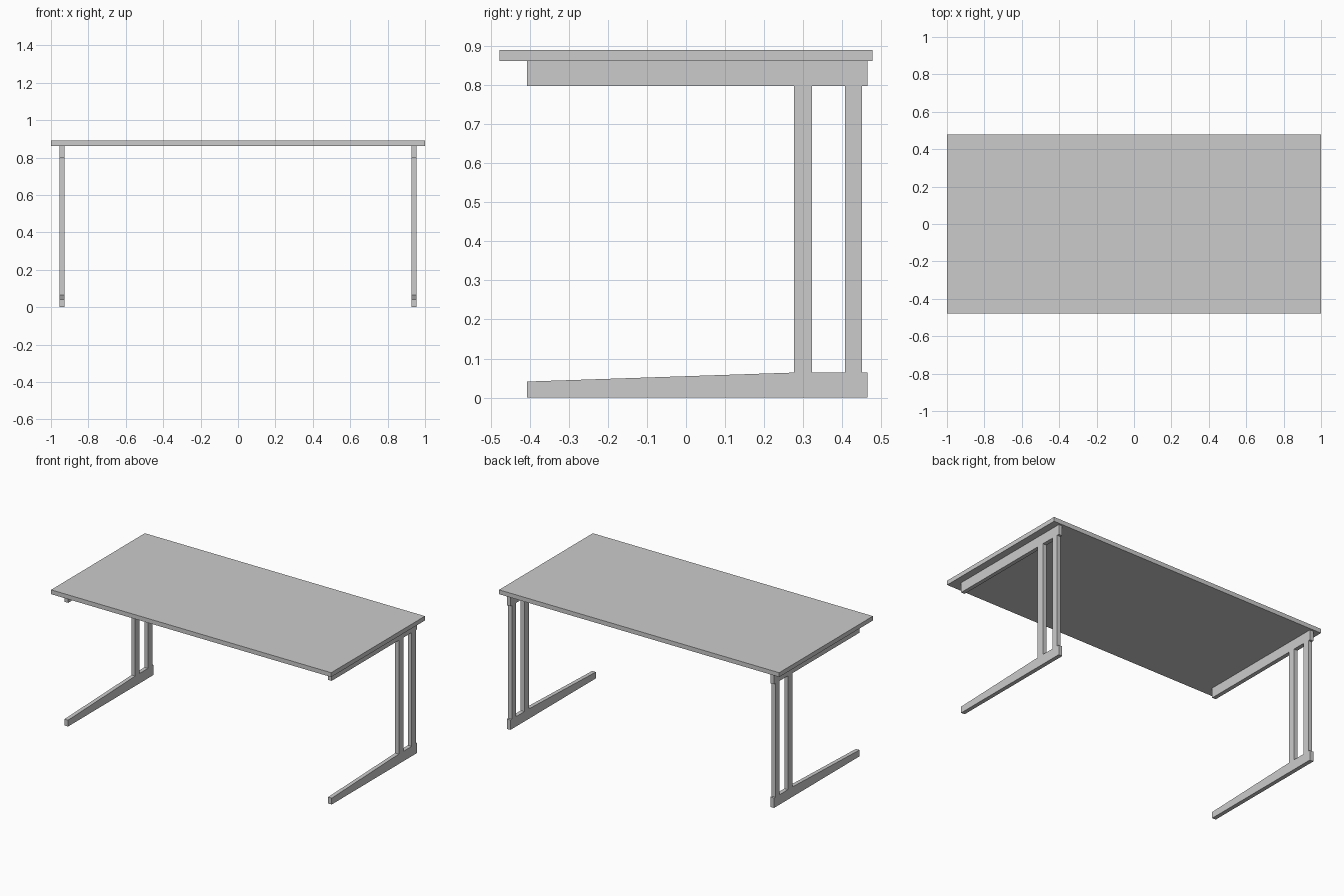
import bpy, bmesh

if "Cube" in bpy.data.objects:
    bpy.data.objects.remove(bpy.data.objects["Cube"])


def prism(name, profile, x0, x1):
    """Extrude a (y, z) outline along x."""
    bm = bmesh.new()
    face = bm.faces.new([bm.verts.new((x0, y, z)) for y, z in profile])
    ext = bmesh.ops.extrude_face_region(bm, geom=[face])
    verts = [v for v in ext["geom"] if isinstance(v, bmesh.types.BMVert)]
    bmesh.ops.translate(bm, verts=verts, vec=(x1 - x0, 0, 0))
    bmesh.ops.recalc_face_normals(bm, faces=bm.faces)
    mesh = bpy.data.meshes.new(name)
    bm.to_mesh(mesh)
    bm.free()
    obj = bpy.data.objects.new(name, mesh)
    bpy.context.collection.objects.link(obj)
    return obj


def rect(y0, y1, z0, z1):
    return [(y0, z0), (y1, z0), (y1, z1), (y0, z1)]


FRONT, BACK = -0.407, 0.465
FOOT_Z, RAIL_Z, TOP_Z = 0.064, 0.798, 0.862

# Tabletop
prism("tabletop", rect(-0.478, 0.478, TOP_Z, 0.89), -1, 1)

# Two matching side frames
for side, x0, x1 in (("left", -0.954, -0.928), ("right", 0.928, 0.954)):
    # Foot tapering towards the front
    prism(side + "_foot", [(FRONT, 0), (BACK, 0), (BACK, FOOT_Z),
                           (0.277, FOOT_Z), (FRONT, 0.041)], x0, x1)
    # Rail under the top
    prism(side + "_rail", rect(FRONT, BACK, RAIL_Z, TOP_Z), x0, x1)
    # Pair of uprights
    prism(side + "_front_post", rect(0.277, 0.323, FOOT_Z, RAIL_Z), x0, x1)
    prism(side + "_back_post", rect(0.407, 0.451, FOOT_Z, RAIL_Z), x0, x1)
